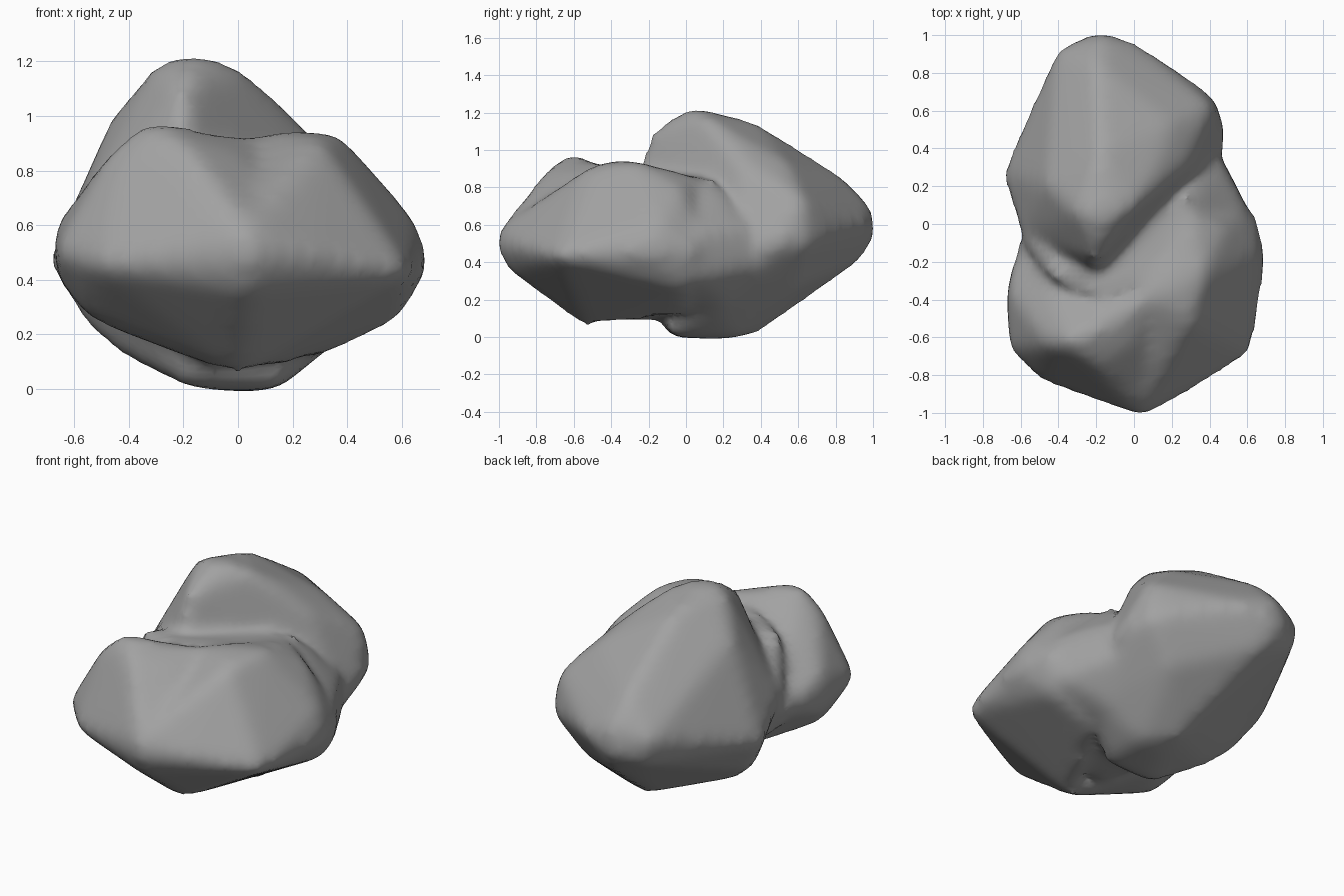
import bpy
import bmesh

default_cube = bpy.data.objects.get("Cube")
if default_cube:
    bpy.data.objects.remove(default_cube)


def make_material(name, colour):
    material = bpy.data.materials.new(name)
    material.use_nodes = True
    material.diffuse_color = colour
    material.node_tree.nodes["Principled BSDF"].inputs["Base Color"].default_value = colour
    return material


def add_lobe(bm, *outlines):
    """Wrap a convex boulder around a few outlines."""
    verts = [bm.verts.new(point) for outline in outlines for point in outline]
    hull = bmesh.ops.convex_hull(bm, input=verts)
    unused = [item for item in hull["geom_interior"] if isinstance(item, bmesh.types.BMVert)]
    bmesh.ops.delete(bm, geom=unused, context="VERTS")


# Nose and keel shared by both front lobes
nose = [(.05, -1.01, .48), (.03, -.99, .58), (.03, -.94, .36), (0, -.53, .06)]

# Front lobe on the -x side: a steep brow
brow_crest = [(-.32, -.62, .98), (-.2, -.74, .89), (-.44, -.64, .89), (0, -.62, .86), (.1, -.38, .9)]
brow_waist = [(-.2, -.88, .5), (-.5, -.82, .45), (-.66, -.66, .5), (-.66, -.35, .6),
              (-.66, -.35, .42), (-.59, -.05, .5), (.16, -.88, .58), (.1, -.1, .6)]
brow_belly = [(-.55, -.5, .27), (-.3, -.2, .18)]

# Front lobe on the +x side: a broad cheek with a small knob low down
cheek_crest = [(-.02, -.42, .89), (.14, -.36, .94), (.36, -.28, .93), (.3, -.52, .9),
               (.3, .05, .85), (.48, -.02, .78)]
cheek_waist = [(.27, -.89, .5), (.62, -.68, .43), (.69, -.2, .45), (.65, -.15, .6),
               (.64, .05, .45), (-.1, -.2, .6)]
cheek_belly = [(.6, -.42, .36), (.58, 0, .26), (.3, 0, .13)]

# Neck between the front and back lobes
neck = [(.6, .06, .55), (.6, .05, .32), (.46, .32, .58), (.46, .34, .38), (.28, .14, .84),
        (.36, .2, .18), (.36, -.2, .18), (-.05, -.38, .1), (-.2, .2, .1), (-.58, -.1, .4),
        (-.59, -.08, .62), (-.5, -.15, .76), (-.42, -.3, .85), (-.15, -.38, .89), (.05, -.3, .89)]

# Back lobe: taller, with a long ridge and a blunt tail
back_crest = [(-.15, .03, 1.22), (-.29, .05, 1.19), (-.2, -.18, 1.1), (-.18, .37, 1.14),
              (.01, .1, 1.17), (.12, .2, 1.07), (.26, .3, .93), (.2, .53, .93),
              (-.45, .2, 1), (-.2, .66, .94), (-.2, .85, .84)]
back_waist = [(-.69, .27, .46), (-.57, .48, .5), (-.51, .63, .6), (-.4, .91, .64),
              (-.36, .92, .5), (-.19, 1.01, .55), (-.18, .98, .7), (0, .96, .6),
              (.3, .75, .56), (.42, .66, .5), (.41, .62, .73), (.48, .5, .5),
              (.45, .32, .5), (-.59, -.05, .6), (-.2, -.25, .9)]
back_belly = [(-.15, .92, .41), (-.1, .78, .34), (.25, .6, .28), (0, .38, .03),
              (0, .24, 0), (-.18, -.1, .01), (.14, -.08, .01), (.14, .24, .01),
              (.38, .15, .2), (-.42, .1, .13), (-.54, .15, .22)]

skin = bpy.data.meshes.new("rock")
skin.materials.append(make_material("stone_grey", (0.36, 0.36, 0.36, 1)))
bm = bmesh.new()
add_lobe(bm, nose, brow_crest, brow_waist, brow_belly)
add_lobe(bm, nose, cheek_crest, cheek_waist, cheek_belly)
add_lobe(bm, neck)
add_lobe(bm, back_crest, back_waist, back_belly)
bmesh.ops.recalc_face_normals(bm, faces=bm.faces)
bm.to_mesh(skin)
bm.free()

rock = bpy.data.objects.new("rock", skin)
bpy.context.collection.objects.link(rock)

# Fuse the lobes into one skin, then swell it slightly and wear the edges down
fuse = rock.modifiers.new("fuse", "REMESH")
fuse.mode = "VOXEL"
fuse.voxel_size = 0.035
fuse.use_smooth_shade = True
swell = rock.modifiers.new("swell", "DISPLACE")
swell.mid_level = 0
swell.strength = 0.012
wear = rock.modifiers.new("wear", "SMOOTH")
wear.factor = 0.5
wear.iterations = 12
